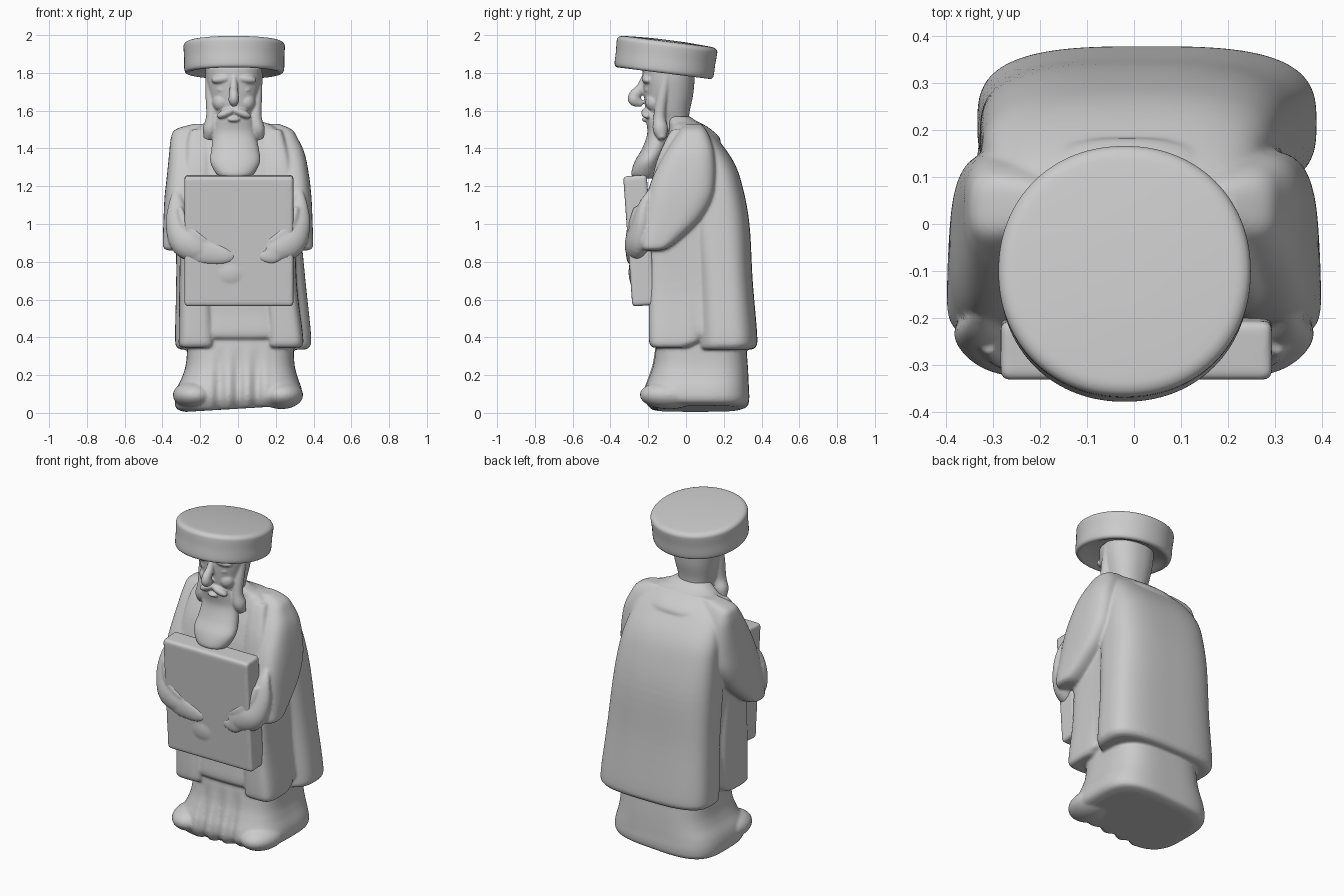
import bpy, bmesh, math
from mathutils import Vector, Matrix


def finish(name, bm, angle=50):
    bmesh.ops.recalc_face_normals(bm, faces=bm.faces)
    me = bpy.data.meshes.new(name)
    bm.to_mesh(me)
    bm.free()
    ob = bpy.data.objects.new(name, me)
    bpy.context.collection.objects.link(ob)
    bpy.ops.object.select_all(action='DESELECT')
    ob.select_set(True)
    bpy.context.view_layer.objects.active = ob
    bpy.ops.object.shade_smooth_by_angle(angle=math.radians(angle))
    return ob


def fuse(name, parts, voxel, rounds):
    """Join parts and melt them into one softly moulded surface."""
    bpy.ops.object.select_all(action='DESELECT')
    for p in parts:
        p.select_set(True)
    bpy.context.view_layer.objects.active = parts[0]
    bpy.ops.object.join()
    ob = parts[0]
    ob.name = name
    r = ob.modifiers.new("melt", 'REMESH')
    r.mode, r.voxel_size, r.use_smooth_shade = 'VOXEL', voxel, True
    s = ob.modifiers.new("soften", 'SMOOTH')
    s.factor, s.iterations = 0.5, rounds
    bpy.ops.object.convert(target='MESH')


def spline(rows, steps=5):
    """Catmull-Rom interpolation through rows of equal length."""
    out = []
    for i in range(len(rows) - 1):
        a, b, c, d = rows[max(i - 1, 0)], rows[i], rows[i + 1], rows[min(i + 2, len(rows) - 1)]
        for k in range(steps):
            t = k / steps
            out.append([0.5 * (2 * q + (r - p) * t + (2 * p - 5 * q + 4 * r - s) * t * t
                               + (3 * q - p - 3 * r + s) * t ** 3)
                        for p, q, r, s in zip(a, b, c, d)])
    return out + [list(rows[-1])]


def skin(name, rings, n=2.0, segs=128, warp=None):
    """Skin superellipse rings given as (centre, u, v)."""
    bm = bmesh.new()
    loops = []
    for c, u, v in rings:
        loop = []
        for k in range(segs):
            a = 2 * math.pi * k / segs
            ca, sa = math.cos(a), math.sin(a)
            r = (abs(ca) ** n + abs(sa) ** n) ** (-1 / n)
            p = c + u * ca * r + v * sa * r
            loop.append(bm.verts.new(warp(p) if warp else p))
        loops.append(loop)
    for lo, hi in zip(loops, loops[1:]):
        for k in range(segs):
            j = (k + 1) % segs
            bm.faces.new((lo[k], lo[j], hi[j], hi[k]))
    bm.faces.new(loops[0])
    bm.faces.new(loops[-1])
    return finish(name, bm)


def loft(name, rows, n=2.0, warp=None):
    """Rows: z, x centre, x half width, y front, y back."""
    rings = [(Vector((x, (f + b) / 2, z)), Vector((w, 0, 0)), Vector((0, (b - f) / 2, 0)))
             for z, x, w, f, b in spline(rows)]
    return skin(name, rings, n, warp=warp)


def tube(name, rows, flat=1.0):
    """Rows: x, y, z, radius; flattened along y."""
    pts = spline(rows)
    rings = []
    for i, p in enumerate(pts):
        t = Vector(pts[min(i + 1, len(pts) - 1)][:3]) - Vector(pts[max(i - 1, 0)][:3])
        u = t.cross(Vector((0, 1, 0))).normalized()
        v = u.cross(t).normalized()
        rings.append((Vector(p[:3]), u * p[3], v * p[3] * flat))
    return skin(name, rings, segs=24)


def blob(name, loc, size, ry=0.0):
    bm = bmesh.new()
    m = Matrix.Translation(loc) @ Matrix.Rotation(ry, 4, 'Y') @ Matrix.Diagonal((*size, 1))
    bmesh.ops.create_uvsphere(bm, u_segments=32, v_segments=18, radius=1, matrix=m)
    return finish(name, bm)


# skirt with pleats at the front, sole a little uneven
def pleats(p):
    if p.y < 0 and abs(p.x) < 0.19:
        fade = min(1, (0.19 - abs(p.x)) / 0.08) * max(0, min(1, (0.36 - p.z) / 0.2))
        p.y += fade * (0.012 + 0.014 * math.cos(2 * math.pi * p.x / 0.1))
    p.z += max(0, 0.1 - p.z) / 0.1 * (0.022 + 0.06 * p.x)
    return p


body = [loft("skirt", [(0.0, 0.0, 0.28, -0.18, 0.28), (0.02, 0.0, 0.325, -0.2, 0.325), (0.07, 0.003, 0.338, -0.222, 0.335),
                       (0.13, 0.006, 0.33, -0.22, 0.333), (0.2, 0.01, 0.302, -0.195, 0.33),
                       (0.28, 0.012, 0.285, -0.172, 0.325), (0.45, 0.015, 0.28, -0.15, 0.31)], 3.4, pleats)]

# inner robe
body.append(loft("robe", [
    (0.39, 0.015, 0.295, -0.165, 0.3), (0.405, 0.015, 0.31, -0.178, 0.33), (0.44, 0.015, 0.318, -0.182, 0.34),
    (0.55, 0.012, 0.31, -0.175, 0.335), (0.7, 0.01, 0.3, -0.18, 0.32), (1.0, 0.0, 0.3, -0.18, 0.29),
    (1.2, 0.0, 0.3, -0.18, 0.25), (1.35, -0.01, 0.29, -0.145, 0.2), (1.45, -0.02, 0.28, -0.105, 0.14),
    (1.52, -0.005, 0.19, -0.08, 0.09), (1.545, -0.01, 0.12, -0.06, 0.05)], 3.5))

# outer coat back
body.append(loft("coat_back", [
    (0.335, 0.027, 0.325, 0.06, 0.345), (0.35, 0.027, 0.352, 0.05, 0.37), (0.41, 0.027, 0.36, 0.05, 0.377),
    (0.7, 0.015, 0.342, 0.04, 0.353), (1.0, 0.0, 0.328, 0.01, 0.336), (1.2, -0.01, 0.315, 0.0, 0.299),
    (1.33, -0.02, 0.3, -0.02, 0.252), (1.45, -0.02, 0.265, -0.03, 0.167),
    (1.53, -0.01, 0.18, -0.03, 0.09)], 3.1))

# neck collar
body.append(loft("collar", [
    (1.43, -0.015, 0.2, -0.05, 0.182), (1.45, -0.015, 0.215, -0.075, 0.182), (1.48, -0.015, 0.21, -0.09, 0.158),
    (1.52, -0.015, 0.185, -0.095, 0.105), (1.545, -0.015, 0.14, -0.1, 0.055), (1.57, -0.015, 0.1, -0.1, 0.02)], 2.4))

for s, side in ((-1, "left"), (1, "right")):
    # front panels of the coat
    body.append(loft("coat_front_" + side, [
        (0.345, s * 0.235 + 0.015, 0.075, -0.17, 0.0), (0.36, s * 0.235 + 0.015, 0.093, -0.19, 0.04),
        (0.42, s * 0.235 + 0.015, 0.093, -0.197, 0.09), (0.7, s * 0.225, 0.085, -0.195, 0.09),
        (1.1, s * 0.22, 0.08, -0.195, 0.04), (1.3, s * 0.215, 0.07, -0.165, 0.03),
        (1.44, s * 0.2 - 0.01, 0.06, -0.11, 0.03), (1.5, s * 0.19 - 0.01, 0.05, -0.075, 0.03)], 4))
    # sleeves, the left shoulder a little wider
    d = 0.018 if s < 0 else 0.0
    body.append(loft("sleeve_" + side, [
        (0.86, s * 0.31, 0.06, -0.225, -0.13), (0.875, s * 0.305, 0.09, -0.24, -0.09),
        (0.93, s * 0.3, 0.097, -0.245, -0.02), (1.03, s * 0.295, 0.099, -0.23, 0.08),
        (1.14, s * 0.289, 0.1, -0.21, 0.14), (1.25, s * 0.277, 0.1, -0.175, 0.155),
        (1.37, s * 0.255 - 0.6 * d, 0.099, -0.115, 0.15), (1.45, s * 0.235 - 0.01 - d, 0.093, -0.065, 0.13),
        (1.5, s * 0.215 - 0.01 - 1.5 * d, 0.08, -0.03, 0.105),
        (1.53, s * 0.18 - 0.01, 0.045, 0.0, 0.08)], 3.0))
    # cuff wrapped on the edge of the book
    body.append(tube("cuff_" + side, [
        (s * 0.325, -0.19, 1.17, 0.02), (s * 0.325, -0.22, 1.1, 0.045), (s * 0.31, -0.235, 1.0, 0.075),
        (s * 0.265, -0.255, 0.91, 0.095), (s * 0.2, -0.275, 0.865, 0.07), (s * 0.16, -0.285, 0.85, 0.03)], 0.7))
    # hand and thumb
    reach = 0.02 if s < 0 else 0.11
    body.append(tube("hand_" + side, [
        (s * 0.28, -0.27, 0.91, 0.075), (s * 0.2, -0.285, 0.865, 0.075),
        (s * (reach + 0.06), -0.295, 0.835, 0.05), (s * reach, -0.295, 0.83, 0.02)], 0.42))
    body.append(tube("thumb_" + side, [
        (s * 0.31, -0.265, 1.09, 0.014), (s * 0.28, -0.285, 1.0, 0.026),
        (s * 0.22, -0.298, 0.94, 0.026), (s * 0.15, -0.298, 0.9, 0.014)], 0.8))
    # feet bulging under the skirt
    body.append(blob("foot_" + side, (s * 0.23, -0.09, 0.095), (0.115, 0.155, 0.075)))
fuse("robed_body_with_arms", body, 0.008, 6)

# book held against the chest, with a raised boss
bm = bmesh.new()
bmesh.ops.create_cube(bm, size=1, matrix=Matrix.Translation((0.005, -0.246, 0.912))
                      @ Matrix.Rotation(0.07, 4, 'X') @ Matrix.Diagonal((0.577, 0.125, 0.69, 1)))
bmesh.ops.bevel(bm, geom=bm.edges[:], offset=0.016, segments=3, profile=0.5, affect='EDGES')
book = finish("book", bm)
fuse("book", [book, blob("boss", (-0.04, -0.28, 0.745), (0.085, 0.024, 0.07))], 0.008, 3)

# head and neck
X = -0.022
head = [loft("head", [(1.5, X, 0.09, -0.15, 0.01), (1.55, X, 0.1, -0.18, 0.015), (1.6, X, 0.115, -0.21, 0.02),
                      (1.68, X, 0.132, -0.222, 0.037), (1.76, X, 0.146, -0.228, 0.045),
                      (1.83, X, 0.15, -0.23, 0.047)], 2.3),
        tube("nose", [(X, -0.215, 1.78, 0.016), (X, -0.238, 1.72, 0.022), (X, -0.272, 1.68, 0.026),
                      (X, -0.27, 1.655, 0.028), (X, -0.23, 1.635, 0.014)], 1.2),
        blob("lower_lip", (X, -0.21, 1.553), (0.033, 0.024, 0.014))]
for s, side in ((-1, "left"), (1, "right")):
    head.append(blob("brow_" + side, (X + s * 0.06, -0.2, 1.768), (0.06, 0.035, 0.026), s * 0.15))
    head.append(blob("eye_" + side, (X + s * 0.058, -0.197, 1.71), (0.032, 0.021, 0.015)))
    head.append(blob("cheek_" + side, (X + s * 0.065, -0.168, 1.645), (0.048, 0.047, 0.05)))
    head.append(blob("moustache_" + side, (X + s * 0.04, -0.207, 1.588), (0.055, 0.03, 0.022), s * 0.4))
    # hair lock falling from the temple
    head.append(tube("side_lock_" + side, [
        (X + s * 0.122, -0.1, 1.8, 0.03), (X + s * 0.12, -0.125, 1.68, 0.03), (X + s * 0.115, -0.14, 1.57, 0.032),
        (X + s * 0.125, -0.135, 1.5, 0.04), (X + s * 0.142, -0.125, 1.45, 0.02)]))
# beard
head.append(loft("beard", [
    (1.24, -0.015, 0.07, -0.27, -0.16), (1.265, -0.015, 0.1, -0.29, -0.15), (1.33, -0.015, 0.132, -0.272, -0.13),
    (1.4, -0.015, 0.125, -0.232, -0.1), (1.48, -0.02, 0.112, -0.205, -0.08), (1.55, X, 0.105, -0.212, -0.07),
    (1.6, X, 0.085, -0.217, -0.08)], 2.2))
fuse("bearded_head", head, 0.0055, 6)

# round flat hat, tipped backwards
tilt = Matrix.Translation((-0.02, -0.108, 1.88)) @ Matrix.Rotation(-0.125, 4, 'X')
profile = [(-0.045, 0.14), (-0.06, 0.19), (-0.078, 0.23), (-0.082, 0.248), (-0.073, 0.261), (-0.05, 0.265),
           (0.0, 0.265), (0.05, 0.268), (0.07, 0.266), (0.083, 0.252), (0.088, 0.22), (0.094, 0.1), (0.095, 0.02)]
ax = tilt.to_3x3()
skin("hat", [(tilt @ Vector((0, 0, z)), ax @ Vector((r, 0, 0)), ax @ Vector((0, r, 0)))
             for z, r in spline(profile, 3)], 2.1)
